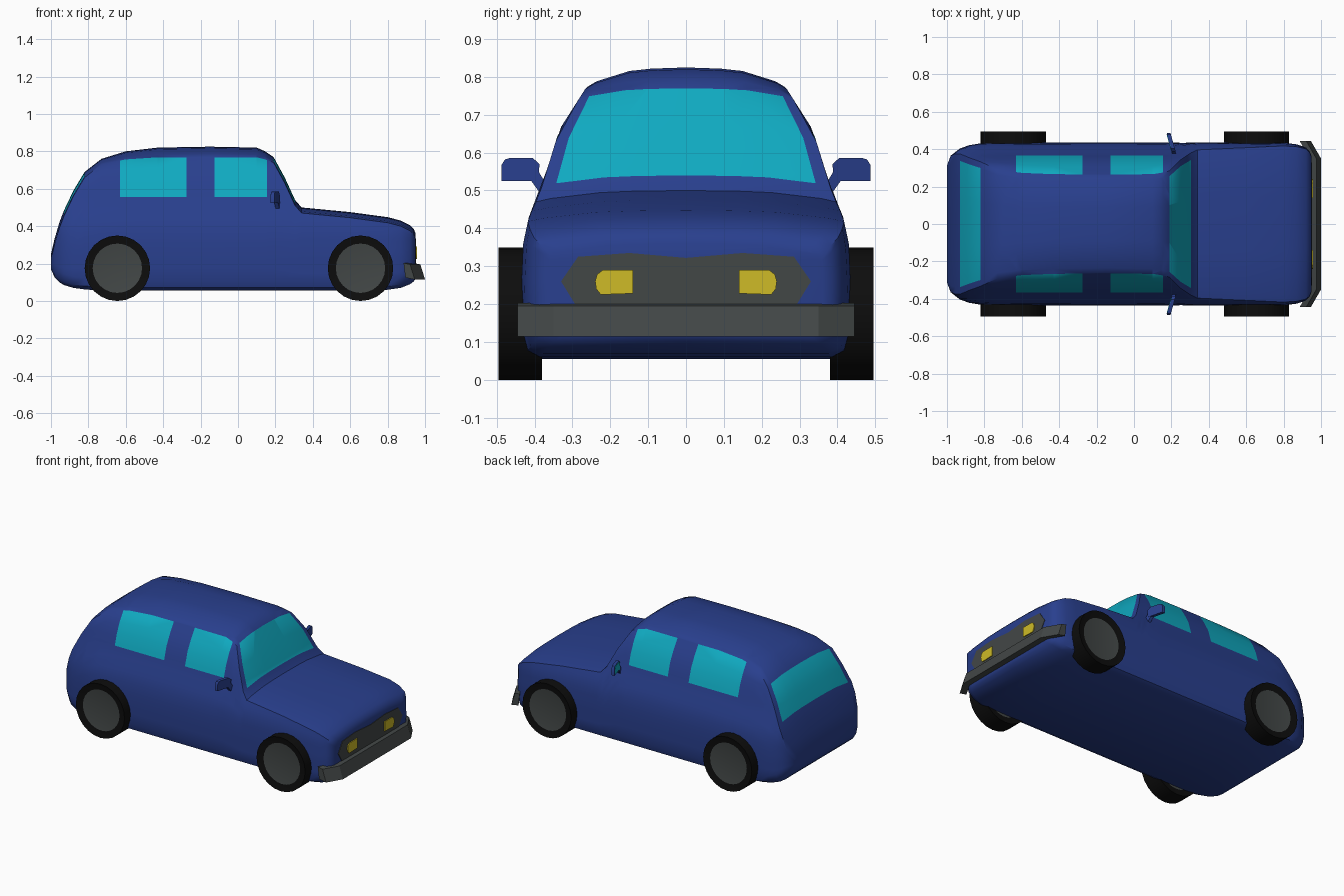
import bpy, bmesh, math

if "Cube" in bpy.data.objects:
    bpy.data.objects.remove(bpy.data.objects["Cube"])


def material(name, rgb):
    m = bpy.data.materials.new(name)
    m.diffuse_color = (*rgb, 1)
    m.use_nodes = True
    m.node_tree.nodes["Principled BSDF"].inputs["Base Color"].default_value = m.diffuse_color
    return m


BLUE = material("body blue", (0.022, 0.05, 0.27))
TEAL = material("glass teal", (0.005, 0.40, 0.53))
GREY = material("dark grey", (0.055, 0.063, 0.062))
BLACK = material("tyre black", (0.004, 0.004, 0.004))
YELLOW = material("lamp yellow", (0.62, 0.50, 0.02))


def finish(name, bm, mats, angle=35):
    bmesh.ops.recalc_face_normals(bm, faces=bm.faces[:])
    for f in bm.faces:
        f.smooth = True
    me = bpy.data.meshes.new(name)
    bm.to_mesh(me)
    bm.free()
    for m in mats:
        me.materials.append(m)
    me.set_sharp_from_angle(angle=math.radians(angle))
    ob = bpy.data.objects.new(name, me)
    bpy.context.collection.objects.link(ob)
    return ob


def loft(bm, rings, rule=lambda i, j: 0):
    rows = [[bm.verts.new(p) for p in r] for r in rings]
    n = len(rows[0])
    for i in range(len(rows) - 1):
        for j in range(n):
            k = (j + 1) % n
            f = bm.faces.new((rows[i][j], rows[i][k], rows[i + 1][k], rows[i + 1][j]))
            f.material_index = rule(i, j)
    bm.faces.new(rows[0])
    bm.faces.new(rows[-1])


def prism(name, pts, x0, x1, mat, skew=0.0, y0=0.0):
    """Extrude a y-z outline along x, optionally swept back with |y|."""
    bm = bmesh.new()
    loft(bm, [[(x - skew * (abs(y) - y0), y, z) for y, z in pts] for x in (x0, x1)])
    return finish(name, bm, [mat])


def lerp(table, v):
    if v <= table[0][0]:
        return table[0][1]
    for (a, p), (b, q) in zip(table, table[1:]):
        if v <= b:
            return p + (q - p) * (v - a) / (b - a)
    return table[-1][1]


# Body: cross-sections along x from a side profile, width by height and plan taper
STATIONS = [  # x, top, bottom
    (-1.0, 0.25, 0.17), (-0.98, 0.335, 0.125), (-0.955, 0.42, 0.10), (-0.93, 0.485, 0.085),
    (-0.88, 0.59, 0.07), (-0.82, 0.69, 0.062), (-0.73, 0.76, 0.055), (-0.60, 0.80, 0.055),
    (-0.43, 0.82, 0.055), (-0.15, 0.825, 0.055), (0.10, 0.82, 0.055), (0.145, 0.80, 0.055),
    (0.19, 0.77, 0.055), (0.25, 0.66, 0.055), (0.305, 0.54, 0.055), (0.34, 0.50, 0.055),
    (0.60, 0.475, 0.055), (0.80, 0.448, 0.06), (0.87, 0.43, 0.07), (0.92, 0.405, 0.09),
    (0.94, 0.385, 0.105), (0.95, 0.36, 0.12)]
WIDTH = [(0.0, 0.43), (0.25, 0.435), (0.36, 0.43), (0.43, 0.415), (0.49, 0.387),
         (0.56, 0.365), (0.66, 0.335), (0.77, 0.265), (0.83, 0.2)]
PLAN = [(-1, 0.72), (-0.98, 0.84), (-0.93, 0.93), (-0.88, 0.97), (-0.8, 1),
        (0.8, 1), (0.87, 0.98), (0.92, 0.94), (0.94, 0.89), (0.95, 0.83)]
DROP = [(0.45, 0.03), (0.77, 0.03), (0.82, 0.052)]
CROWN = [(0, 0), (0.35, 0.06), (0.57, 0.18), (0.9, 0.7), (1, 1)]
SIDE = 10


def section(x, top, bottom):
    h = top - bottom
    d, r = min(lerp(DROP, top), 0.3 * h), min(0.06, 0.3 * h)
    edge, low, p = top - d, bottom + r, lerp(PLAN, x)
    half = [(lerp(WIDTH, edge) * p * f, top - d * g) for f, g in CROWN]
    for k in range(1, SIDE + 1):
        z = edge + (low - edge) * k / SIDE
        half.append((lerp(WIDTH, z) * p, z))
    half += [(0.418 * p, bottom + 0.3 * r), (0.385 * p, bottom), (0, bottom)]
    return [(x, y, z) for y, z in half] + [(x, -y, z) for y, z in half[-2:0:-1]]


rings = [section(*s) for s in STATIONS]
count = len(rings[0])


def end_glass(i, j):
    across = j < 3 or j >= count - 3
    xa, xb = STATIONS[i][0], STATIONS[i + 1][0]
    return int(across and ((xa >= -0.931 and xb <= -0.819) or (xa >= 0.189 and xb <= 0.306)))


bm = bmesh.new()
loft(bm, rings, end_glass)
bmesh.ops.recalc_face_normals(bm, faces=bm.faces[:])
# Side windows: cut along their borders and recolour the steep faces inside
for co, no in [((x, 0, 0), (1, 0, 0)) for x in (-0.63, -0.275, -0.125, 0.155)] + \
              [((0, 0, z), (0, 0, 1)) for z in (0.555, 0.768)]:
    bmesh.ops.bisect_plane(bm, geom=bm.verts[:] + bm.edges[:] + bm.faces[:],
                           plane_co=co, plane_no=no)
bm.normal_update()
for f in bm.faces:
    c = f.calc_center_median()
    if abs(f.normal.y) > 0.65 and 0.555 < c.z < 0.768 and \
            (-0.63 < c.x < -0.275 or -0.125 < c.x < 0.155):
        f.material_index = 1
finish("car_body", bm, [BLUE, TEAL], 40)

# Grille and headlamps
g = [(0, 0.322), (0.15, 0.335), (0.285, 0.325), (0.33, 0.26), (0.29, 0.195)]
prism("grille", g + [(-y, z) for y, z in g[:0:-1]], 0.945, 0.953, GREY)
for s, side in ((1, "left"), (-1, "right")):
    lamp = [(0.14, 0.228), (0.225, 0.225), (0.237, 0.24), (0.24, 0.26),
            (0.235, 0.278), (0.22, 0.29), (0.14, 0.29)]
    prism(side + "_headlamp", [(s * y, z) for y, z in lamp], 0.95, 0.958, YELLOW)

# Front bumper with swept-back ends
bm = bmesh.new()
loft(bm, [[(x - b, y, z) for x, z in ((0.94, 0.203), (0.975, 0.195), (1.0, 0.115), (0.95, 0.125))]
          for y, b in ((-0.445, 0.055), (-0.35, 0), (0.35, 0), (0.445, 0.055))])
finish("front_bumper", bm, [GREY], 20)

# Wheels: black tyres with inset grey hubs
for x, end in ((-0.645, "rear"), (0.655, "front")):
    for s, side in ((1, "left"), (-1, "right")):
        bm = bmesh.new()
        n = 24
        loft(bm, [[(x + 0.175 * math.cos(2 * math.pi * k / n), s * y,
                    0.175 + 0.175 * math.sin(2 * math.pi * k / n)) for k in range(n)]
                  for y in (0.38, 0.495)])
        bmesh.ops.recalc_face_normals(bm, faces=bm.faces[:])
        caps = [f for f in bm.faces if len(f.verts) == n]
        bmesh.ops.inset_individual(bm, faces=caps, thickness=0.043, depth=-0.01)
        for f in caps:
            f.material_index = 1
        finish(f"{end}_{side}_wheel", bm, [BLACK, GREY])

# Door mirrors: stem, housing and rear-facing glass
shell = [(0.39, 0.525), (0.487, 0.525), (0.487, 0.568), (0.478, 0.582),
         (0.465, 0.586), (0.405, 0.586), (0.387, 0.57)]
glass = [(0.437 + (y - 0.437) * 0.85, 0.555 + (z - 0.555) * 0.85) for y, z in shell]
stem = [(0.36, 0.50), (0.38, 0.485), (0.412, 0.53), (0.388, 0.548)]
for s, side in ((1, "left"), (-1, "right")):
    for part, pts, x0, x1, mat in (("mirror_housing", shell, 0.202, 0.222, BLUE),
                                   ("mirror_stem", stem, 0.20, 0.22, BLUE),
                                   ("mirror_glass", glass, 0.199, 0.203, TEAL)):
        prism(f"{side}_{part}", [(s * y, z) for y, z in pts], x0, x1, mat, 0.28, 0.39)
